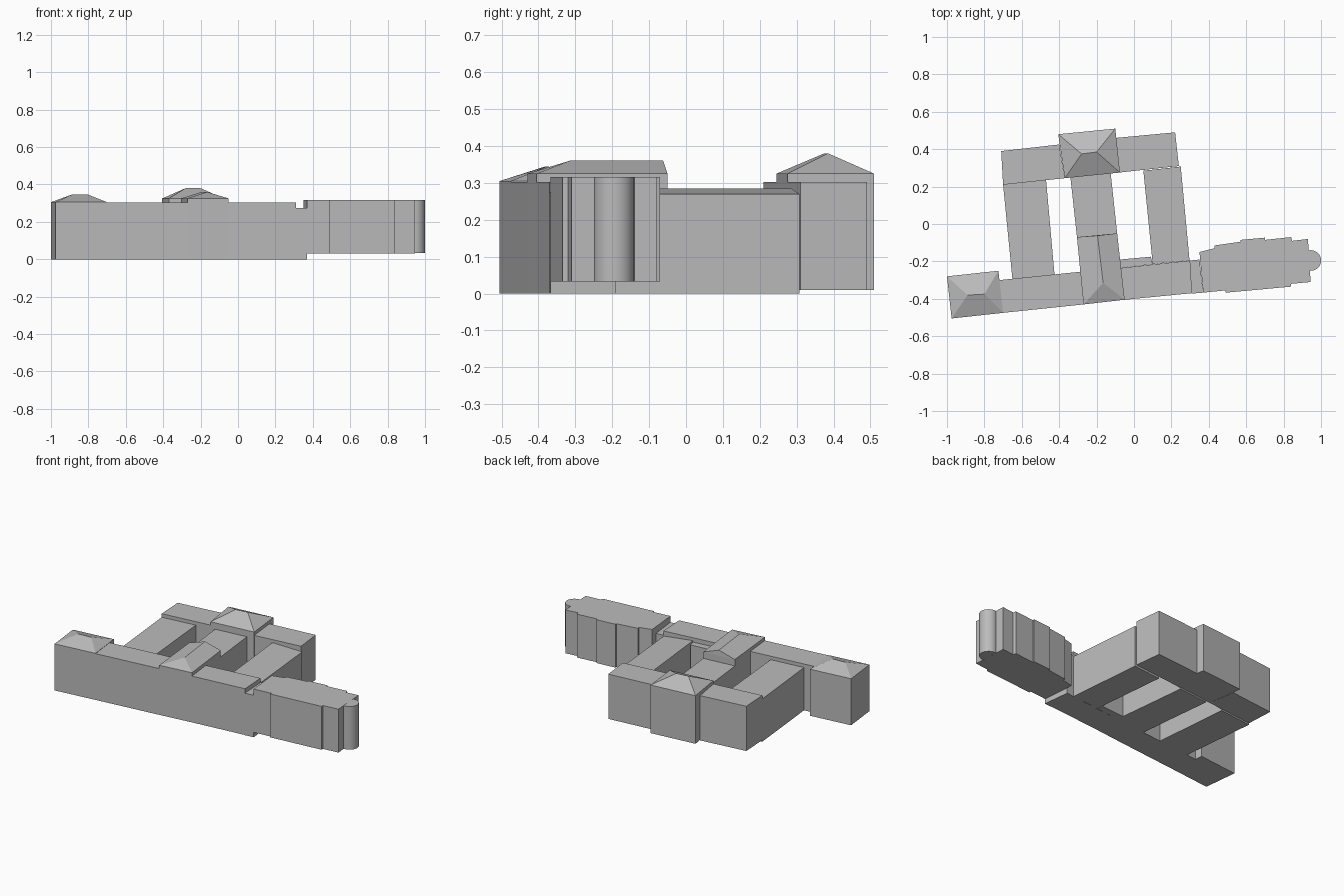
import bpy
import bmesh
import math

default = bpy.data.objects.get("Cube")
if default:
    bpy.data.objects.remove(default, do_unlink=True)

GREY = (0.5, 0.5, 0.5, 1.0)
stone = bpy.data.materials.new("plain grey")
stone.use_nodes = True
stone.diffuse_color = GREY
stone.node_tree.nodes["Principled BSDF"].inputs["Base Color"].default_value = GREY


def block(name, outline, top, base=0.0, ridge=None, peak=0.0):
    """Closed prism over a counterclockwise outline.
    top is one height or one per corner; an optional ridge (two points)
    turns the top of a four-cornered block into a hipped or gabled roof,
    with the ridge starting near the first edge."""
    count = len(outline)
    heights = top if isinstance(top, tuple) else (top,) * count
    bm = bmesh.new()
    low = [bm.verts.new((x, y, base)) for x, y in outline]
    high = [bm.verts.new((x, y, h)) for (x, y), h in zip(outline, heights)]
    bm.faces.new(low[::-1])
    for i in range(count):
        j = (i + 1) % count
        bm.faces.new((low[i], low[j], high[j], high[i]))
    if ridge:
        start, end = [bm.verts.new((x, y, peak)) for x, y in ridge]
        a, b, c, d = high
        for face in ((a, b, start), (b, c, end, start), (c, d, end), (d, a, start, end)):
            bm.faces.new(face)
    else:
        bm.faces.new(high)
    bmesh.ops.recalc_face_normals(bm, faces=bm.faces)
    mesh = bpy.data.meshes.new(name)
    bm.to_mesh(mesh)
    bm.free()
    mesh.materials.append(stone)
    obj = bpy.data.objects.new(name, mesh)
    bpy.context.collection.objects.link(obj)
    return obj


# Shared heights
WALL = 0.303
EAVE = 0.325
LOW = 0.275
REAR_BASE = 0.01

# Front range: corner pavilion, wings, central pavilion
block("corner_pavilion",
      [(-1.0, -0.28), (-0.975, -0.505), (-0.7, -0.475), (-0.725, -0.25)],
      0.305, ridge=[(-0.89, -0.38), (-0.8, -0.375)], peak=0.345)
block("front_wing_right",
      [(-0.72, -0.3), (-0.7, -0.475), (-0.27, -0.43), (-0.285, -0.255)], WALL)
block("central_pavilion",
      [(-0.09, -0.05), (-0.305, -0.07), (-0.27, -0.43), (-0.05, -0.405)],
      EAVE, ridge=[(-0.195, -0.062), (-0.165, -0.315)], peak=0.36)
block("front_wing_left",
      [(-0.07, -0.235), (-0.05, -0.405), (0.31, -0.37), (0.3, -0.195)], WALL)
block("court_annex",
      [(-0.075, -0.19), (-0.07, -0.235), (0.1, -0.215), (0.09, -0.175)], LOW)
block("link",
      [(0.3, -0.195), (0.31, -0.372), (0.37, -0.367), (0.35, -0.19)], LOW)

# Wings running back between the courts
block("side_wing_right",
      [(-0.7, 0.21), (-0.65, -0.295), (-0.425, -0.27), (-0.47, 0.235)], 0.28)
block("middle_wing",
      [(-0.34, 0.25), (-0.305, -0.07), (-0.09, -0.05), (-0.125, 0.275)], 0.283)
block("side_wing_left",
      [(0.05, 0.285), (0.1, -0.215), (0.297, -0.195), (0.25, 0.307)],
      (0.285, 0.285, 0.27, 0.27))

# Rear range with its hipped pavilion
block("rear_wing_right",
      [(-0.71, 0.39), (-0.7, 0.21), (-0.37, 0.245), (-0.4, 0.425)],
      WALL, REAR_BASE)
block("rear_pavilion",
      [(-0.405, 0.48), (-0.37, 0.245), (-0.075, 0.275), (-0.1, 0.51)],
      EAVE, REAR_BASE, [(-0.28, 0.375), (-0.2, 0.385)], 0.38)
block("rear_wing_left",
      [(-0.1, 0.46), (-0.08, 0.275), (0.24, 0.31), (0.22, 0.49)],
      WALL, REAR_BASE)

# Raised hall with stepped side walls
HALL_BASE, HALL_TOP = 0.032, 0.316
block("hall",
      [(0.35, -0.15), (0.37, -0.367), (0.49, -0.355), (0.49, -0.367),
       (0.84, -0.335), (0.84, -0.32), (0.945, -0.31), (0.94, -0.25),
       (0.93, -0.08), (0.845, -0.09), (0.84, -0.07), (0.7, -0.085),
       (0.7, -0.073), (0.57, -0.085), (0.57, -0.095), (0.43, -0.115),
       (0.43, -0.13)],
      HALL_TOP, HALL_BASE)

# Rounded apse at the end of the hall
steps, radius = 32, 0.055
ring = [(0.945 + radius * math.cos(math.tau * i / steps),
         -0.195 + radius * math.sin(math.tau * i / steps)) for i in range(steps)]
apse = block("apse", ring, HALL_TOP - 0.0005, HALL_BASE + 0.0005)
bpy.ops.object.select_all(action="DESELECT")
apse.select_set(True)
bpy.context.view_layer.objects.active = apse
bpy.ops.object.shade_smooth_by_angle(angle=math.radians(30))
